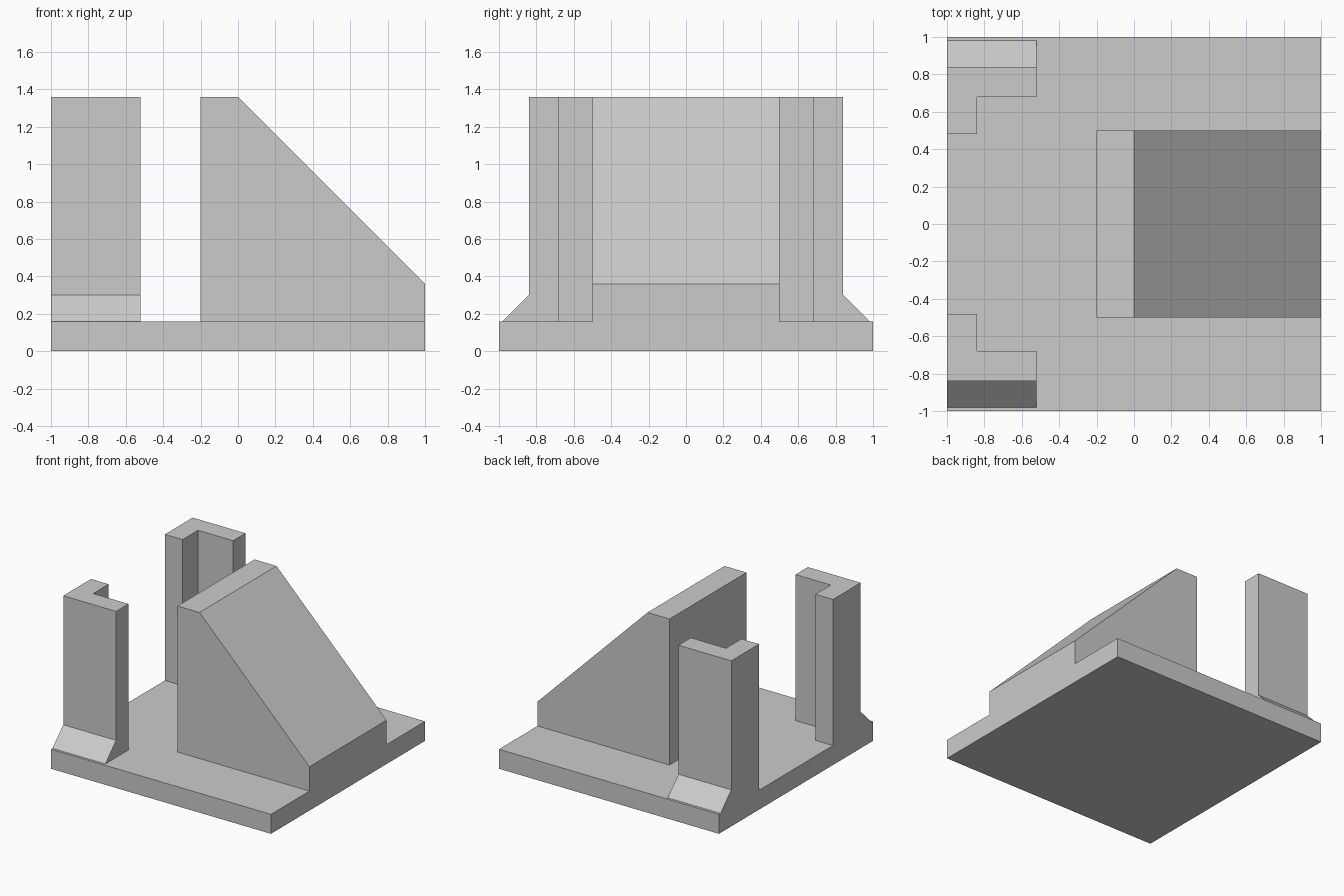
import bpy
import bmesh
from mathutils import Vector

cube = bpy.data.objects.get("Cube")
if cube:
    bpy.data.objects.remove(cube, do_unlink=True)

grey = bpy.data.materials.new("plain grey")
grey.use_nodes = True
GREY = (0.6, 0.6, 0.6, 1)
grey.diffuse_color = GREY
grey.node_tree.nodes["Principled BSDF"].inputs["Base Color"].default_value = GREY

BASE_TOP = 0.16
TOP = 1.36


def prism(name, profile, depth):
    """Extrude a closed profile of 3D points along the depth vector."""
    bm = bmesh.new()
    face = bm.faces.new([bm.verts.new(p) for p in profile])
    swept = bmesh.ops.extrude_face_region(bm, geom=[face], use_keep_orig=True)
    moved = [g for g in swept["geom"] if isinstance(g, bmesh.types.BMVert)]
    bmesh.ops.translate(bm, verts=moved, vec=Vector(depth))
    bmesh.ops.recalc_face_normals(bm, faces=bm.faces)
    mesh = bpy.data.meshes.new(name)
    bm.to_mesh(mesh)
    bm.free()
    mesh.materials.append(grey)
    obj = bpy.data.objects.new(name, mesh)
    bpy.context.collection.objects.link(obj)
    return obj


# Square base plate
prism("base_plate", [(-1, -1, 0), (1, -1, 0), (1, 1, 0), (-1, 1, 0)], (0, 0, BASE_TOP))

# Sloped central block, flush with the plate's edge
wedge = [(-0.2, BASE_TOP), (1, BASE_TOP), (1, 0.36), (0, TOP), (-0.2, TOP)]
prism("sloped_block", [(x, -0.5, z) for x, z in wedge], (0, 1, 0))

# Pair of corner posts with chamfered feet
corner = [(-1, 0.84), (-0.52, 0.84), (-0.52, 0.68), (-0.84, 0.68), (-0.84, 0.48), (-1, 0.48)]
foot = [(0.84, BASE_TOP), (0.98, BASE_TOP), (0.84, 0.3)]
for side, label in ((-1, "front"), (1, "back")):
    prism(label + "_corner_post", [(x, side * y, BASE_TOP) for x, y in corner],
          (0, 0, TOP - BASE_TOP))
    prism(label + "_post_foot", [(-1, side * y, z) for y, z in foot], (0.48, 0, 0))
